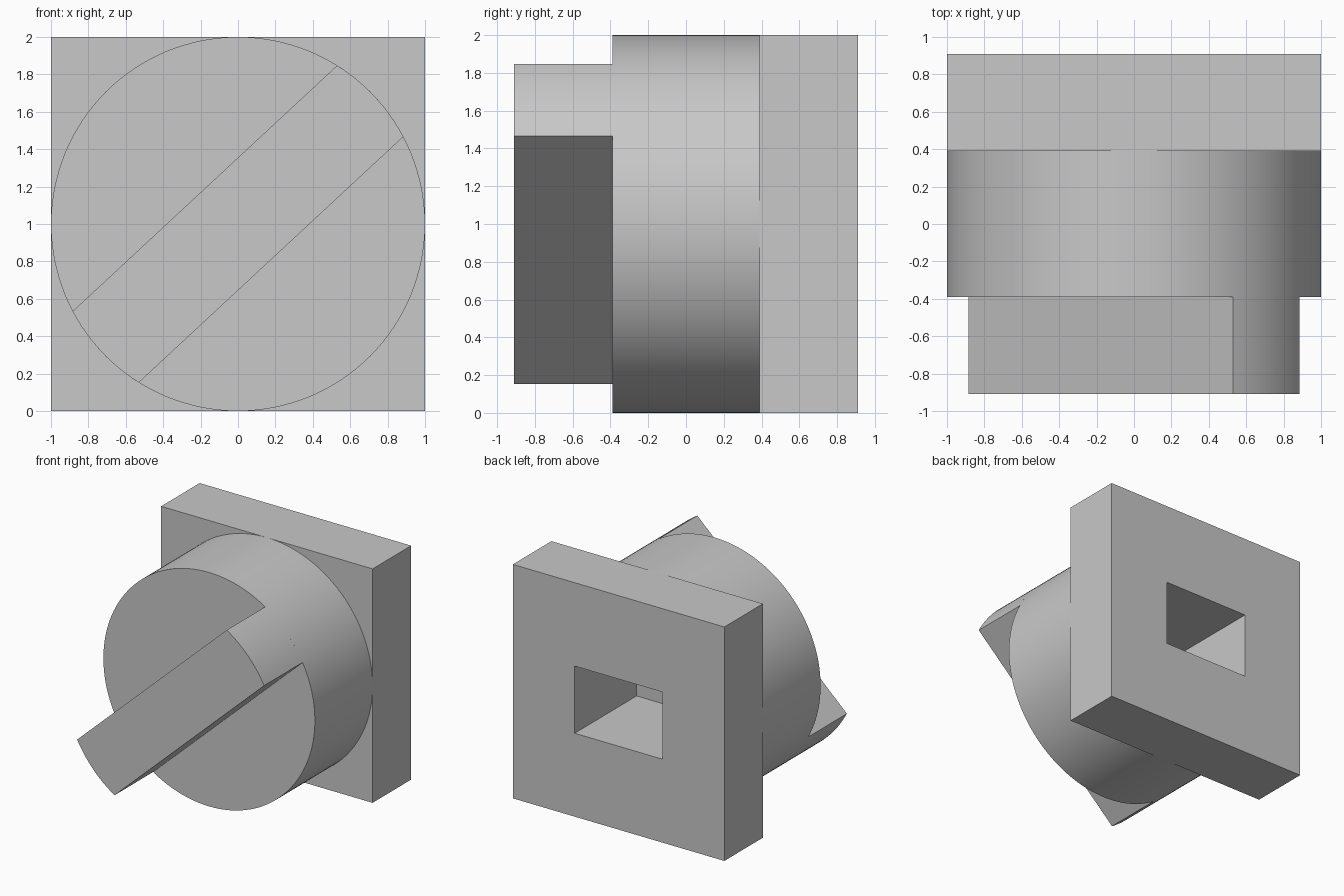
import bpy, bmesh
from math import sin, cos, asin, pi, radians

if "Cube" in bpy.data.objects:
    bpy.data.objects.remove(bpy.data.objects["Cube"], do_unlink=True)

grey = bpy.data.materials.new("plain grey")
grey.use_nodes = True
colour = (0.58, 0.58, 0.58, 1)
grey.diffuse_color = colour
grey.node_tree.nodes["Principled BSDF"].inputs["Base Color"].default_value = colour


def prism(name, outline, y_front, y_back):
    """Extrude an x-z outline, centred on the axis, from front to back."""
    bm = bmesh.new()
    face = bm.faces.new([bm.verts.new((x, y_front, z + 1)) for x, z in outline])
    extruded = bmesh.ops.extrude_face_region(bm, geom=[face], use_keep_orig=True)
    verts = [v for v in extruded["geom"] if isinstance(v, bmesh.types.BMVert)]
    bmesh.ops.translate(bm, vec=(0, y_back - y_front, 0), verts=verts)
    bmesh.ops.recalc_face_normals(bm, faces=bm.faces)
    mesh = bpy.data.meshes.new(name)
    bm.to_mesh(mesh)
    bm.free()
    mesh.materials.append(grey)
    obj = bpy.data.objects.new(name, mesh)
    bpy.context.collection.objects.link(obj)
    return obj


def arc(start, end, steps):
    angles = [start + (end - start) * i / steps for i in range(steps + 1)]
    return [(cos(a), sin(a)) for a in angles]


def rectangle(w, h):
    return [(-w, -h), (w, -h), (w, h), (-w, h)]


# Square plate at the back and round body in the middle
plate = prism("back_plate", rectangle(1, 1), 0.39, 0.91)
body = prism("round_body", arc(0, 2 * pi, 128)[:-1], -0.39, 0.39)

# Slanted bar across the front, with ends following the round body
tilt, half = radians(42.9), asin(0.26)
ends = arc(tilt - half, tilt + half, 12) + arc(tilt + pi - half, tilt + pi + half, 12)
bar = prism("front_bar", ends, -0.91, -0.39)

# Rectangular blind pocket cut in from the back
cutter = prism("pocket_cutter", rectangle(0.415, 0.287), 0.075, 1.2)
cutter.hide_render = True
cutter.hide_set(True)
for obj in (plate, body):
    cut = obj.modifiers.new("pocket", 'BOOLEAN')
    cut.operation = 'DIFFERENCE'
    cut.solver = 'EXACT'
    cut.object = cutter

# Apply the cuts, then smooth the curved sides
for obj in (plate, body, bar):
    bpy.ops.object.select_all(action='DESELECT')
    obj.select_set(True)
    bpy.context.view_layer.objects.active = obj
    for mod in list(obj.modifiers):
        bpy.ops.object.modifier_apply(modifier=mod.name)
    bpy.ops.object.shade_smooth_by_angle(angle=radians(30))
bpy.data.objects.remove(cutter, do_unlink=True)
